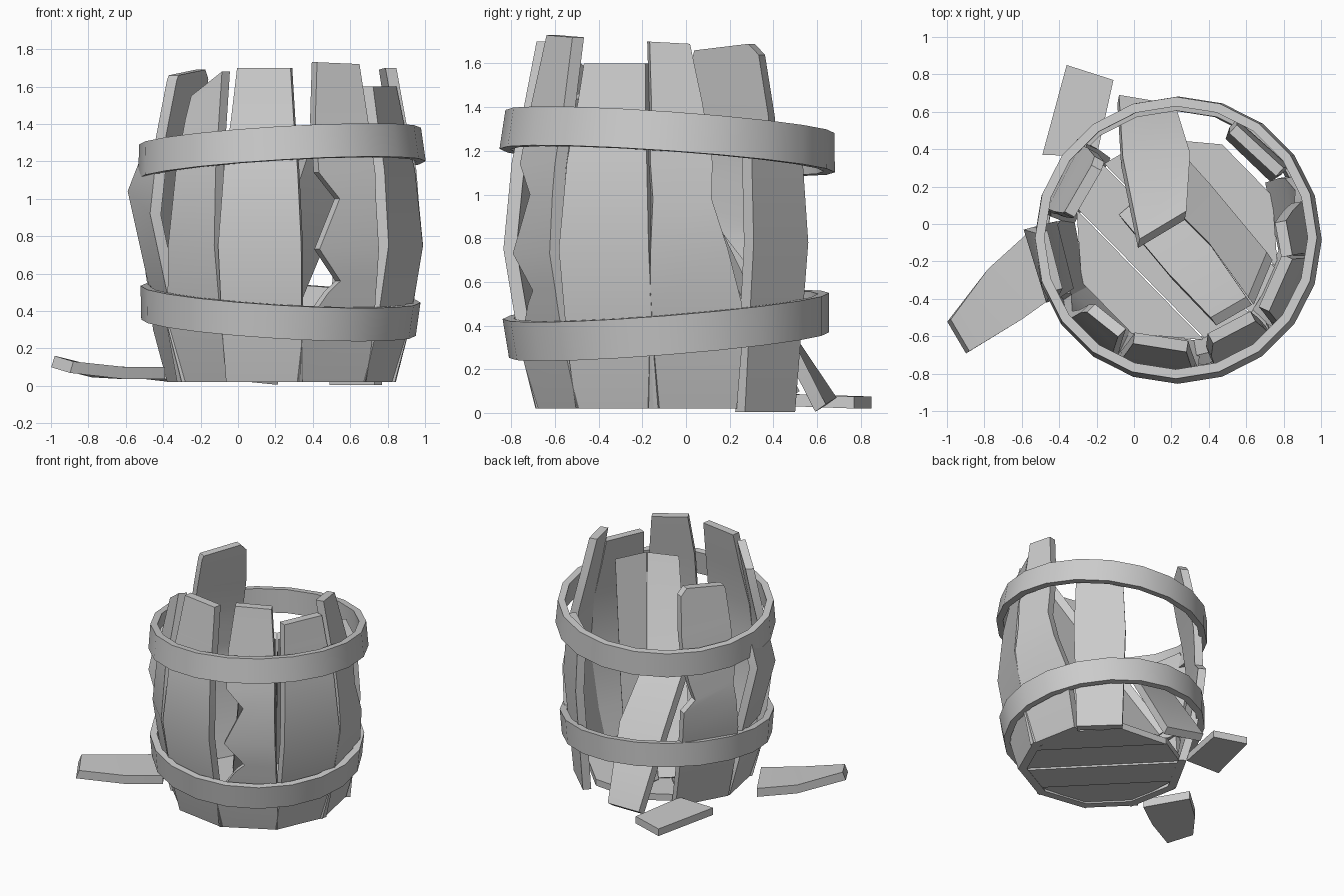
import bpy, bmesh, math
from mathutils import Vector

cube = bpy.data.objects.get("Cube")
if cube:
    bpy.data.objects.remove(cube, do_unlink=True)

CENTRE = Vector((0.23, -0.08, 0))
UP = Vector((0, 0, 1))

grey = bpy.data.materials.new("weathered_grey")
grey.use_nodes = True
grey.diffuse_color = (0.6, 0.6, 0.6, 1)
grey.node_tree.nodes["Principled BSDF"].inputs["Base Color"].default_value = (0.6, 0.6, 0.6, 1)


def finish(name, bm):
    bmesh.ops.recalc_face_normals(bm, faces=bm.faces)
    mesh = bpy.data.meshes.new(name)
    bm.to_mesh(mesh)
    bm.free()
    mesh.materials.append(grey)
    ob = bpy.data.objects.new(name, mesh)
    bpy.context.collection.objects.link(ob)
    bpy.ops.object.select_all(action='DESELECT')
    ob.select_set(True)
    bpy.context.view_layer.objects.active = ob
    bpy.ops.object.shade_smooth_by_angle(angle=math.radians(30))


def slab(name, rows, thick=0.06):
    """Plank through rows of (left point, right point, outward normal)."""
    bm = bmesh.new()
    rings = []
    for left, right, n in rows:
        left, right, n = Vector(left), Vector(right), Vector(n).normalized()
        pts = (left, right, right - n * thick, left - n * thick)
        rings.append([bm.verts.new(p) for p in pts])
    for a, b in zip(rings, rings[1:]):
        for i in range(4):
            j = (i + 1) % 4
            bm.faces.new((a[i], a[j], b[j], b[i]))
    bm.faces.new(rings[0])
    bm.faces.new(rings[-1])
    finish(name, bm)


# Barrel profile: height, distance from axis, half width of a stave
PROFILE = [(0, 0.575, 0.205), (0.3, 0.655, 0.215), (0.75, 0.73, 0.225),
           (1.15, 0.695, 0.2), (1.42, 0.64, 0.17), (1.75, 0.58, 0.14)]


def profile(z):
    for a, b in zip(PROFILE, PROFILE[1:]):
        if z <= b[0]:
            t = (z - a[0]) / (b[0] - a[0])
            return a[1] + t * (b[1] - a[1]), a[2] + t * (b[2] - a[2])
    return PROFILE[-1][1:]


def stave(name, deg, rows):
    """Rows give left height, right height, left and right share of the width."""
    a = math.radians(deg)
    out = Vector((math.cos(a), math.sin(a), 0))
    side = Vector((-out.y, out.x, 0))
    pts = []
    for zl, zr, l, r in rows:
        (rl, wl), (rr, wr) = profile(zl), profile(zr)
        pts.append((CENTRE + out * rl + side * wl * l + UP * zl,
                    CENTRE + out * rr + side * wr * r + UP * zr, out))
    slab(name, pts)


def whole(top):
    heights = [0.02] + [p[0] for p in PROFILE[1:-1]] + [top]
    return [(z, z, -1, 1) for z in heights]


# Whole staves
stave("front_stave", -99, whole(1.7))
stave("left_front_stave", -24, whole(1.6))

# Splintered staves
stave("front_right_narrow_stave", -135, [
    (0.02, 0.02, -1, 0.9), (0.3, 0.3, -0.95, 0.95), (0.75, 0.75, -0.55, 1),
    (1.15, 1.15, -0.5, 1), (1.42, 1.42, -0.5, 1), (1.55, 1.68, -0.4, 1)])
stave("front_left_broken_stave", -62, [
    (0.02, 0.02, -1, 1), (0.3, 0.3, -1, 1), (0.5, 0.5, -0.35, 0.95), (0.56, 0.56, -0.05, 0.95),
    (0.73, 0.73, -0.68, 0.92), (1.0, 1.0, -0.1, 0.95), (1.14, 1.14, -0.7, 1),
    (1.42, 1.42, -0.78, 1.1), (1.73, 1.72, -0.65, 1.15)])
stave("left_broken_stave", 11, [
    (0.02, 0.02, -1, 1), (0.3, 0.3, -1, 1), (0.5, 0.5, -1, 0.95), (0.75, 0.75, -1, 0.6),
    (0.98, 0.98, -1, 0.3), (1.15, 1.15, -1.1, 0.35), (1.42, 1.42, -1.2, 0.2),
    (1.7, 1.69, -1.4, -0.1)])
stave("back_right_broken_stave", 151, [
    (0.02, 0.02, -1, 1), (0.3, 0.3, -1, 1), (0.6, 0.6, -0.95, 1), (0.8, 0.82, -0.95, 0.9),
    (0.88, 0.95, -0.55, 0.85), (1.0, 1.1, -0.75, 1), (1.15, 1.2, -0.95, 1),
    (1.36, 1.4, -1.1, 1.1), (1.64, 1.63, -1.15, 1.15), (1.69, 1.66, -0.85, 1.1)])
stave("right_stub", 191, [
    (0.02, 0.02, -1, 1), (0.3, 0.3, -1, 1), (0.5, 0.42, -0.8, 0.8)])

# Short, straighter stave at the back left
n = (0.67, 0.74, 0)
slab("back_left_short_stave", [
    ((0.77, 0.27, 0.005), (0.53, 0.5, 0.005), n),
    ((0.83, 0.31, 0.78), (0.55, 0.56, 0.78), n),
    ((0.80, 0.30, 1.22), (0.55, 0.53, 1.22), n)])

# Snapped stave still caught between the hoops
n = (-0.95, -0.25, 0.1)
slab("right_snapped_stave", [
    ((-0.47, 0.0, 0.5), (-0.38, -0.36, 0.5), n),
    ((-0.59, -0.03, 1.04), (-0.47, -0.42, 0.92), n),
    ((-0.52, -0.05, 1.22), (-0.44, -0.36, 1.2), n)])


# Hoops
def hoop(name, centre, r_low, r_high, tilt_x, tilt_y, sides=20):
    bm = bmesh.new()
    half, thick = 0.09, 0.05
    turn = UP.rotation_difference(Vector((-tilt_x, -tilt_y, 1))).to_matrix()
    section = ((r_low, -half), (r_high, half), (r_high - thick, half), (r_low - thick, -half))
    rings = []
    for k in range(sides):
        a = math.tau * k / sides
        d = Vector((math.cos(a), math.sin(a), 0))
        rings.append([bm.verts.new(Vector(centre) + turn @ (d * r + UP * z))
                      for r, z in section])
    for k in range(sides):
        p, q = rings[k], rings[(k + 1) % sides]
        for i in range(4):
            j = (i + 1) % 4
            bm.faces.new((p[i], q[i], q[j], p[j]))
    finish(name, bm)


hoop("upper_hoop", (0.23, -0.08, 1.245), 0.77, 0.755, 0.06, -0.07)
hoop("lower_hoop", (0.222, -0.085, 0.4), 0.735, 0.75, -0.06, 0.08)

# Floor boards, cut to a rounded outline
along = Vector((0.7, -0.714, 0)).normalized()
across = Vector((-along.y, along.x, 0))
edges = [-0.53, -0.27, 0.0, 0.27, 0.53]
for k, (lo, hi) in enumerate(zip(edges, edges[1:])):
    lo, hi = lo + 0.004, hi - 0.004
    reach = [math.sqrt(0.56 ** 2 - v * v) for v in (lo, hi)]
    base = CENTRE + UP * (0.075 if k % 2 else 0.085)
    slab("floor_board_%d" % (k + 1), [
        (base + along * s * reach[0] + across * lo,
         base + along * s * reach[1] + across * hi, UP) for s in (-1, 1)], 0.05)

# Two long staves fallen inwards against the front left
n = (-0.5, 0.7, 0.51)
slab("inner_fallen_stave_front", [
    ((-0.08, 0.05, 0.1), (0.15, 0.25, 0.1), n),
    ((0.18, -0.26, 0.77), (0.42, -0.13, 0.75), n),
    ((0.41, -0.50, 1.46), (0.60, -0.39, 1.48), n)])
slab("inner_fallen_stave_back", [
    ((0.08, 0.22, 0.1), (0.13, 0.52, 0.1), n),
    ((0.40, -0.10, 0.77), (0.41, 0.21, 0.74), n),
    ((0.61, -0.39, 1.48), (0.71, -0.15, 1.49), n)])

# Shorter stave leaning into the barrel from the back
n = (0.15, 0.8, 0.58)
slab("leaning_stave", [
    ((0.22, 0.64, 0.04), (-0.08, 0.69, 0.07), n),
    ((0.30, 0.38, 0.55), (-0.06, 0.36, 0.56), n),
    ((0.28, 0.07, 0.95), (0.03, -0.08, 0.98), n)])

# Pieces lying on the ground
slab("fallen_board", [
    ((-0.49, 0.37, 0.09), (-0.2, 0.36, 0.09), UP),
    ((-0.36, 0.85, 0.075), (-0.11, 0.77, 0.075), UP)], 0.055)
slab("fallen_curved_stave", [
    ((-0.57, -0.05, 0.1), (-0.39, -0.36, 0.1), UP),
    ((-0.78, -0.24, 0.11), (-0.6, -0.51, 0.1), UP),
    ((-0.98, -0.51, 0.16), (-0.88, -0.68, 0.13), (0.3, 0.2, 1))], 0.065)
